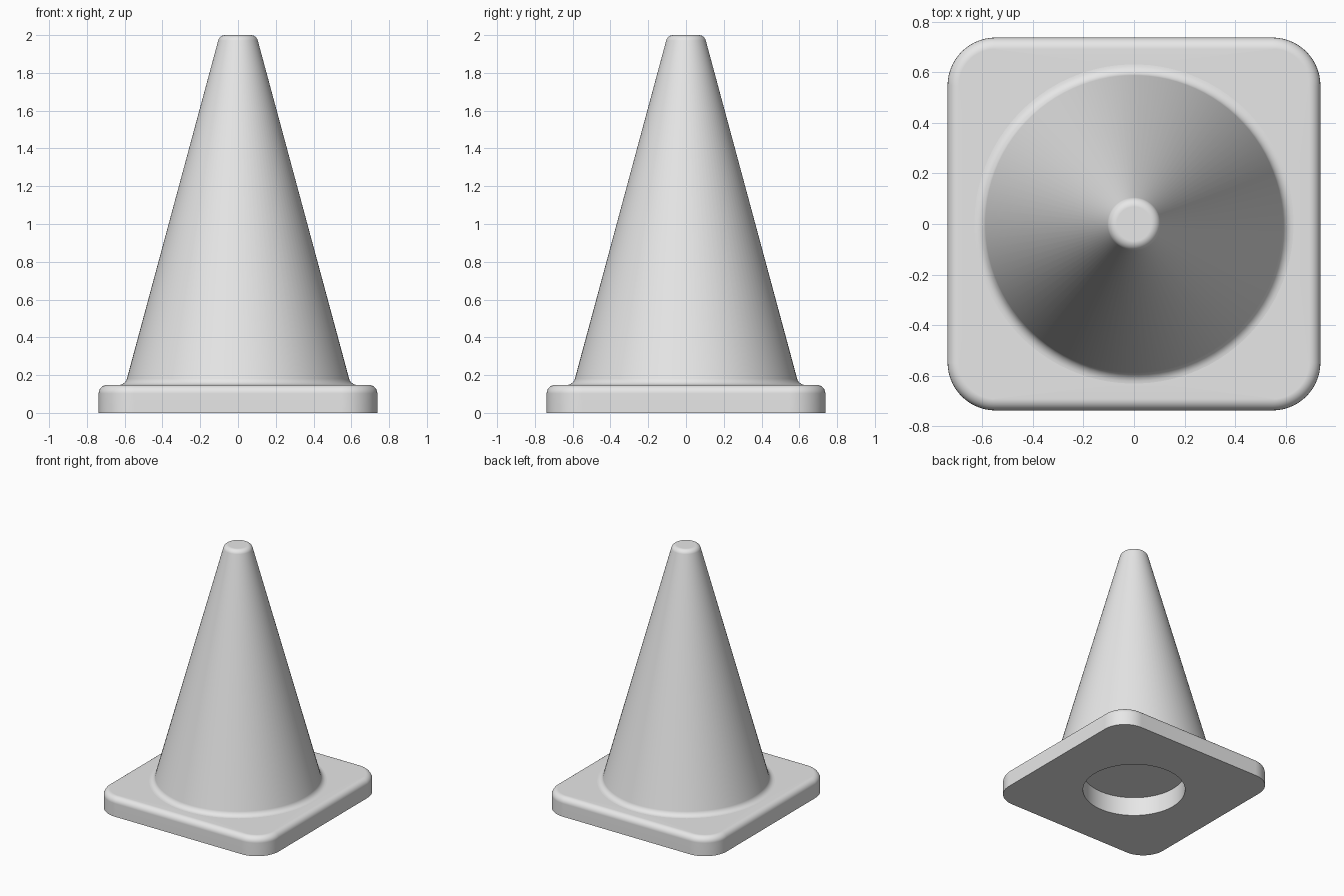
import bpy, bmesh, math

if "Cube" in bpy.data.objects:
    bpy.data.objects.remove(bpy.data.objects["Cube"])

ARC = 24                 # points per quarter turn
HALF, CORNER = 0.738, 0.19
TOP = 0.148              # height of the base plate
HOLE = 0.375

grey = bpy.data.materials.new("plain_grey")
grey.diffuse_color = (0.8, 0.8, 0.8, 1)
grey.use_nodes = True
grey.node_tree.nodes["Principled BSDF"].inputs["Base Color"].default_value = grey.diffuse_color


def circle(r, z):
    n = ARC * 4
    return [(r * math.cos(a), r * math.sin(a), z)
            for a in ((i + 0.5) * 2 * math.pi / n for i in range(n))]


def rounded_square(inset, z):
    c, r = HALF - CORNER, CORNER - inset
    pts = []
    for q in range(4):
        mid = math.radians(45 + 90 * q)
        cx, cy = math.copysign(c, math.cos(mid)), math.copysign(c, math.sin(mid))
        for k in range(ARC):
            a = math.radians(90 * q + 90 * k / (ARC - 1))
            pts.append((cx + r * math.cos(a), cy + r * math.sin(a), z))
    return pts


def loft(name, rings, cap_end):
    """Skin a stack of equal rings and optionally close the last one."""
    bm = bmesh.new()
    loops = [[bm.verts.new(p) for p in ring] for ring in rings]
    n = len(loops[0])
    for lo, hi in zip(loops, loops[1:]):
        for i in range(n):
            j = (i + 1) % n
            bm.faces.new((lo[i], lo[j], hi[j], hi[i]))
    if cap_end:
        bm.faces.new(loops[-1])
    mesh = bpy.data.meshes.new(name)
    bm.to_mesh(mesh)
    bm.free()
    mesh.materials.append(grey)
    ob = bpy.data.objects.new(name, mesh)
    bpy.context.collection.objects.link(ob)
    bpy.ops.object.select_all(action='DESELECT')
    ob.select_set(True)
    bpy.context.view_layer.objects.active = ob
    bpy.ops.object.shade_smooth_by_angle(angle=math.radians(35))
    mod = ob.modifiers.new("even_shading", 'WEIGHTED_NORMAL')
    mod.keep_sharp = True
    return ob


# Base plate: underside around the hole, walls, rounded upper rim, flat top
BEVEL = 0.045
rim = []
for k in range(7):
    a = math.radians(15 * k)
    rim.append(rounded_square(BEVEL * (1 - math.cos(a)),
                              TOP - BEVEL * (1 - math.sin(a))))
loft("base_plate",
     [circle(HOLE, 0), rounded_square(0, 0)] + rim + [circle(0.632, TOP)], False)

# Cone: concave foot, straight flank, rounded tip
tilt = math.atan2(0.479, 1.77)          # lean of the flank from vertical
profile = []
R = 0.045                               # foot fillet
for k in range(7):
    a = (math.pi / 2 - tilt) * k / 6
    profile.append((0.632 - R * math.sin(a), TOP + R * (1 - math.cos(a))))
T = 0.038                               # tip rounding
for k in range(7):
    a = tilt + (math.pi / 2 - tilt) * k / 6
    profile.append((0.068 + T * math.cos(a), 2 - T * (1 - math.sin(a))))
loft("cone", [circle(r, z) for r, z in profile], True)

# Recess in the underside: short wall with a flat ceiling
recess = loft("underside_recess", [circle(HOLE, 0), circle(HOLE, 0.15)], True)
recess.data.flip_normals()
